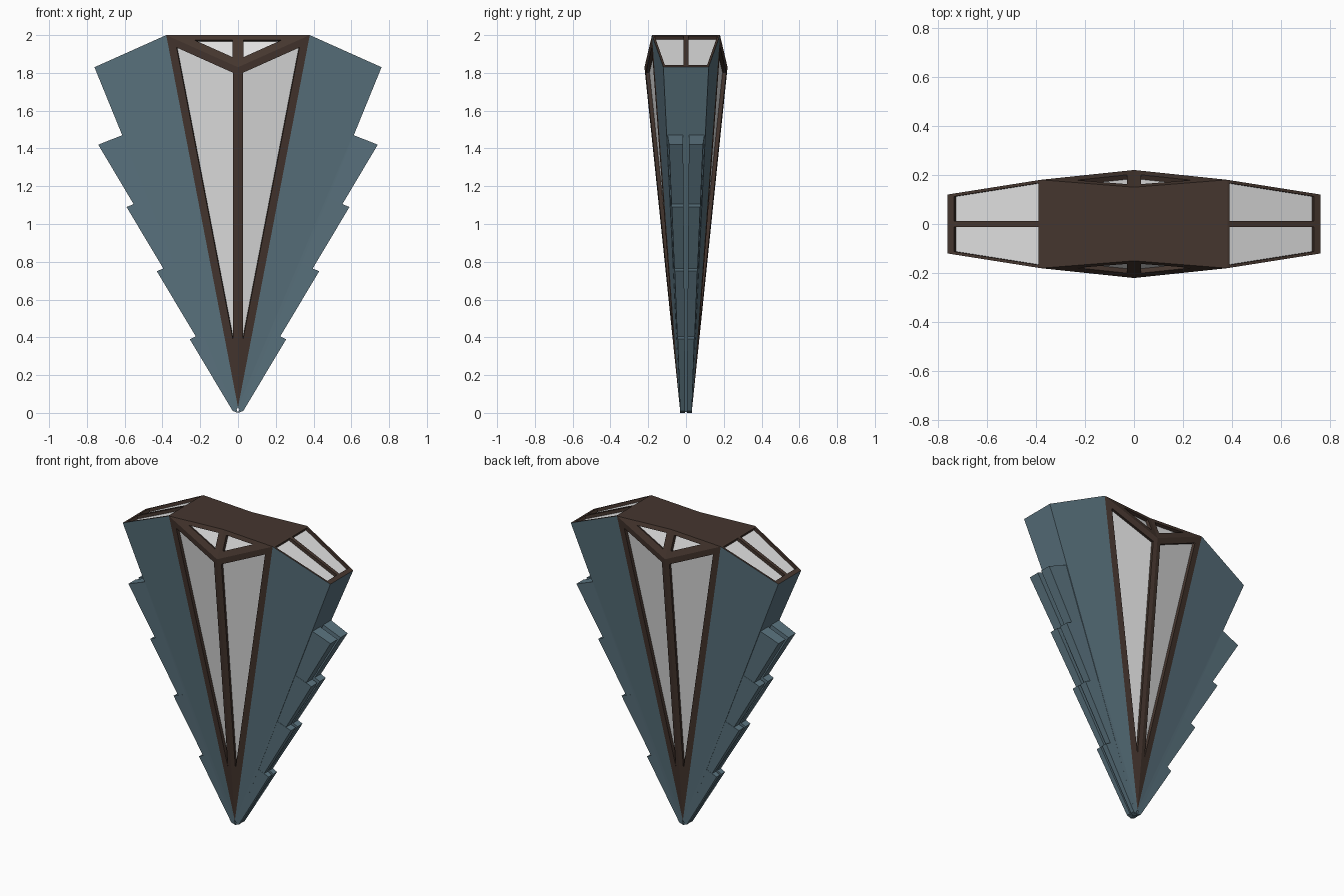
import bpy, bmesh
from mathutils import Vector as V

if "Cube" in bpy.data.objects:
    bpy.data.objects.remove(bpy.data.objects["Cube"])


def material(name, col):
    m = bpy.data.materials.new(name)
    m.diffuse_color = (*col, 1)
    m.use_nodes = True
    m.node_tree.nodes["Principled BSDF"].inputs["Base Color"].default_value = m.diffuse_color
    return m


BLUE = material("slate blue", (0.105, 0.175, 0.215))
BROWN = material("dark bronze", (0.06, 0.037, 0.028))
GLASS = material("frosted glass", (0.75, 0.75, 0.75))
SIDES = [(sx, sy) for sx in (1, -1) for sy in (1, -1)]


def finish(name, bm, mats):
    me = bpy.data.meshes.new(name)
    bm.to_mesh(me)
    bm.free()
    for m in mats:
        me.materials.append(m)
    ob = bpy.data.objects.new(name, me)
    bpy.context.collection.objects.link(ob)
    return ob


def face(bm, pts, n, mat=0):
    """Add a polygon whose normal agrees with n."""
    f = bm.faces.new([bm.verts.new(p) for p in pts])
    f.normal_update()
    if f.normal.dot(n) < 0:
        f.normal_flip()
    f.material_index = mat


def outward(pts):
    c = sum(pts, V()) / len(pts)
    n = (pts[1] - pts[0]).cross(pts[2] - pts[0]).normalized()
    return n if n.dot(V((c.x, c.y, 0))) > 0 else -n


def window(bm, pts, widths, depth=0.02):
    """Bar frame around a polygon with recessed glass; widths are per edge."""
    n = outward(pts)
    k = len(pts)
    mid = sum(pts, V()) / k
    lines = []
    for i in range(k):
        d = (pts[(i + 1) % k] - pts[i]).normalized()
        s = n.cross(d)
        if s.dot(mid - pts[i]) < 0:
            s = -s
        lines.append((pts[i] + s * widths[i], d, s))
    inner = []
    for i in range(k):
        p, d, _ = lines[i - 1]
        q, _, s = lines[i]
        inner.append(p + d * ((q - p).dot(s) / d.dot(s)))
    low = [p - n * depth for p in inner]
    for i in range(k):
        j = (i + 1) % k
        face(bm, [pts[i], pts[j], inner[j], inner[i]], n)
        face(bm, [inner[i], inner[j], low[j], low[i]], lines[i][2])
    face(bm, low, n, 1)


def at(p, sx, sy):
    return V((p[0] * sx, p[1] * sy, p[2]))


# Key points of one quarter of the body
APEX, RIDGE = (0, 0.033, 0.03), (0, 0.22, 1.83)
SHOULDER, TOP_MID = (0.38, 0.18, 2), (0, 0.15, 2)
WING_TIP, WING_FOOT = (0.76, 0.12, 1.83), (0.015, 0.03, 0.005)

front, crown, wing_top, wings = (bmesh.new() for _ in range(4))
for sx, sy in SIDES:
    def P(*ps):
        return [at(p, sx, sy) for p in ps]
    # Long glazed faces and the small sloping windows above them
    window(front, P(APEX, RIDGE, SHOULDER), (0.028, 0.038, 0.042))
    window(crown, P(TOP_MID, SHOULDER, RIDGE), (0.027, 0.04, 0.028))
    # Sloping glazed tops of the wings
    window(wing_top, P((0.38, 0, 2), (0.76, 0, 1.83), WING_TIP, SHOULDER),
           (0.012, 0.03, 0.012, 0.01))
    # Blue broad wing sides
    w = P(APEX, SHOULDER, WING_TIP, WING_FOOT)
    face(wings, w[:3], outward(w[:3]))
    t = [w[0], w[2], w[3]]
    face(wings, t, outward(t))
for sx in (1, -1):
    # Blue narrow wing ends
    e = [at(WING_TIP, sx, 1), at(WING_TIP, sx, -1), at(WING_FOOT, sx, -1), at(WING_FOOT, sx, 1)]
    face(wings, e, outward(e))
# Closed foot
face(wings, [at(WING_FOOT, *s) for s in ((1, 1), (-1, 1), (-1, -1), (1, -1))], V((0, 0, -1)))
finish("front_and_back_windows", front, [BROWN, GLASS])
finish("crown_windows", crown, [BROWN, GLASS])
finish("wing_top_windows", wing_top, [BROWN, GLASS])
finish("wing_shells", wings, [BLUE])

# Flat top plate
plate = bmesh.new()
face(plate, [at(SHOULDER, 1, 1), at(TOP_MID, 1, 1), at(SHOULDER, -1, 1),
             at(SHOULDER, -1, -1), at(TOP_MID, 1, -1), at(SHOULDER, 1, -1)], V((0, 0, 1)))
finish("top_plate", plate, [BROWN])

# Stepped fins along the wing ends: base, tip and lower end in (x, z)
FINS = [((0.60, 1.475), (0.74, 1.42), (0.24, 0.58)),
        ((0.47, 1.14), (0.59, 1.09), (0.139, 0.335)),
        ((0.33, 0.79), (0.43, 0.75), (0.041, 0.1)),
        ((0.17, 0.43), (0.255, 0.39), (0.028, 0.01))]
for i, (a, b, c) in enumerate(FINS):
    bm = bmesh.new()
    prof = [a, b, c, (c[1] * 0.41 - 0.004, c[1] - (0.01 if i == 3 else 0))]
    for sx, sy in SIDES:
        loops = []
        for outer in (0, 1):
            row = []
            for j, (x, z) in enumerate(prof):
                y = 0.004 + 0.008 * z
                if outer:
                    y = 0.026 + 0.049 * z + 0.0015 * i - (0.006 if j == 1 else 0)
                row.append(bm.verts.new((x * sx, y * sy, z)))
            loops.append(row)
        bm.faces.new(loops[0])
        bm.faces.new(loops[1][::-1])
        for j in range(4):
            k = (j + 1) % 4
            bm.faces.new((loops[0][j], loops[1][j], loops[1][k], loops[0][k]))
    bmesh.ops.recalc_face_normals(bm, faces=bm.faces)
    finish("fin_tier_%d" % (i + 1), bm, [BLUE])
